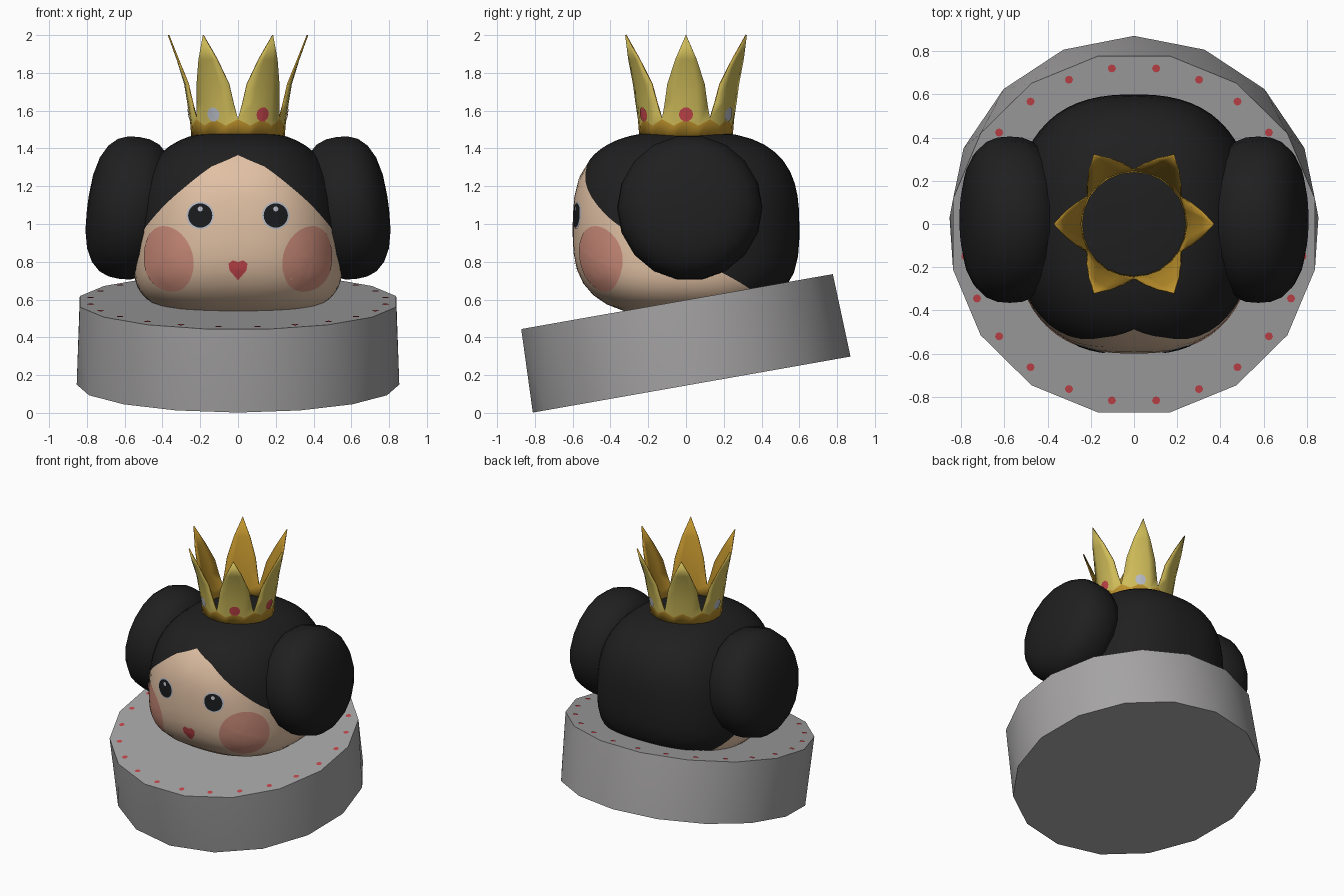
import bpy
import bmesh
from math import sin, cos, pi, radians, degrees, atan2
from mathutils import Vector, Matrix
from mathutils.bvhtree import BVHTree

cube = bpy.data.objects.get("Cube")
if cube:
    bpy.data.objects.remove(cube, do_unlink=True)


def material(name, *rgb):
    m = bpy.data.materials.new(name)
    m.use_nodes = True
    m.diffuse_color = (*rgb, 1)
    m.node_tree.nodes["Principled BSDF"].inputs["Base Color"].default_value = (*rgb, 1)
    return m


skin = material("skin", 0.75, 0.53, 0.37)
hair = material("black_hair", 0.014, 0.014, 0.014)
blush = material("blush", 0.62, 0.27, 0.20)
red = material("red", 0.55, 0.06, 0.07)
grey = material("base_grey", 0.38, 0.37, 0.37)
light_gold = material("light_gold", 0.62, 0.50, 0.10)
deep_gold = material("deep_gold", 0.50, 0.28, 0.025)
silver = material("silver", 0.48, 0.50, 0.56)
eye_black = material("eye_black", 0.01, 0.011, 0.012)


def finish(bm, name, mats, angle=40):
    mesh = bpy.data.meshes.new(name)
    bm.to_mesh(mesh)
    bm.free()
    for m in mats:
        mesh.materials.append(m)
    obj = bpy.data.objects.new(name, mesh)
    bpy.context.collection.objects.link(obj)
    bpy.ops.object.select_all(action="DESELECT")
    obj.select_set(True)
    bpy.context.view_layer.objects.active = obj
    bpy.ops.object.shade_smooth_by_angle(angle=radians(angle))
    return obj


def loft(rings, row_mat=lambda i: 0):
    """Closed skin through a list of rings, capped at both ends."""
    bm = bmesh.new()
    rows = [[bm.verts.new(p) for p in ring] for ring in rings]
    n = len(rows[0])
    for i, (a, b) in enumerate(zip(rows, rows[1:])):
        for j in range(n):
            k = (j + 1) % n
            bm.faces.new((a[j], a[k], b[k], b[j])).material_index = row_mat(i)
    bm.faces.new(rows[0][::-1]).material_index = row_mat(0)
    bm.faces.new(rows[-1]).material_index = row_mat(len(rows) - 2)
    bmesh.ops.recalc_face_normals(bm, faces=bm.faces)
    return bm


def interp(points, x):
    for (x0, y0), (x1, y1) in zip(points, points[1:]):
        if x <= x1:
            return y0 + (y1 - y0) * (x - x0) / (x1 - x0)
    return points[-1][1]


def circle(r, n, start=0.0):
    return [(r * cos(start + 2 * pi * j / n), r * sin(start + 2 * pi * j / n)) for j in range(n)]


# Tilted base: top ring is turned half a step against the bottom ring
SIDES, RADIUS, HEIGHT = 16, 0.854, 0.446
tilt = Matrix.Translation((0, 0.03, 0.15)) @ Matrix.Rotation(radians(10), 4, "X")
bm = loft([[(x, y, 0) for x, y in circle(RADIUS, SIDES)],
           [(x, y, HEIGHT) for x, y in circle(RADIUS, SIDES, pi / SIDES)]])
bmesh.ops.triangulate(bm, faces=[f for f in bm.faces if len(f.verts) == 4],
                      quad_method="SHORT_EDGE")
bm.transform(tilt)
finish(bm, "base", [grey])

# Ring of red dots on the base
bm = bmesh.new()
for x, y in circle(0.787, 24, radians(7.5)):
    bmesh.ops.create_circle(bm, cap_ends=True, segments=8, radius=0.019,
                            matrix=tilt @ Matrix.Translation((x, y, HEIGHT + 0.004)))
finish(bm, "base_dots", [red])

# Head: rounded block whose hairline follows a row of edges
LOW, HIGH, POWER = 0.51, 1.49, 2.9
hairline = [(0, 1.365), (16, 1.30), (30, 1.18), (48, 1.03), (60, 0.95),
            (90, 0.83), (110, 0.74), (124, 0.67), (140, 0.60), (180, 0.56)]


def half_width(z, widest, z0):
    reach = HIGH - z0 if z > z0 else z0 - LOW
    t = min(abs(z - z0) / reach, 0.99999)
    return widest * (1 - t ** POWER) ** (1 / POWER)


def head_point(angle, z):
    s, c = sin(angle), -cos(angle)
    a, b = half_width(z, 0.553, 0.8), half_width(z, 0.6, 0.97)
    r = (abs(s / a) ** 2.5 + abs(c / b) ** 2.5) ** -0.4
    return r * s, r * c, z


COLS, SKIN_ROWS, HAIR_ROWS = 72, 12, 16
rings = []
for i in range(-SKIN_ROWS, HAIR_ROWS + 1):
    ring = []
    for j in range(COLS):
        ang = 2 * pi * j / COLS
        edge = interp(hairline, min(degrees(ang), 360 - degrees(ang)))
        if i < 0:
            z = edge + (LOW - edge) * sin(-i / SKIN_ROWS * pi / 2)
        else:
            z = edge + (HIGH - edge) * sin(i / HAIR_ROWS * pi / 2)
        ring.append(head_point(ang, z))
    rings.append(ring)
head = finish(loft(rings, lambda i: int(i >= SKIN_ROWS)), "head", [skin, hair], 60)

# Hair buns, leaning in at the top
for side, label in ((1, "left"), (-1, "right")):
    rings = []
    for i in range(13):
        t = -cos(pi * i / 12) * 0.999
        r = 0.385 * (1 - abs(t) ** 2.6) ** (1 / 2.6)
        rings.append([(0.222 * t, x, y) for x, y in circle(r, 18)])
    bm = loft(rings)
    bm.transform(Matrix.Scale(side, 4, (1, 0, 0)) @ Matrix.Translation((0.575, 0.02, 1.085))
                 @ Matrix.Rotation(radians(-8), 4, "Y"))
    bmesh.ops.recalc_face_normals(bm, faces=bm.faces)
    finish(bm, label + "_hair_bun", [hair], 60)

# Crown: wavy band with six flaring spikes
flare = [(1.46, 0.247), (1.555, 0.255), (1.74, 0.285), (1.87, 0.325), (2.0, 0.372)]
spike_rows = [(1.64, 0.83), (1.74, 0.68), (1.87, 0.34), (2.0, 0.0)]
bm = bmesh.new()
for s in range(6):
    rows = []
    for i in range(6):
        row = []
        for u in (-1, -0.5, 0, 0.5, 1):
            z, w = spike_rows[i - 2] if i > 1 else (1.46, 1)
            if i == 1:
                z = 1.538 + 0.017 * cos(2 * pi * u)
            ang, r = radians(60 * s + 30 * u * w), interp(flare, z)
            row.append(bm.verts.new((r * cos(ang), r * sin(ang), z)))
        rows.append(row)
    for i in range(5):
        for j in range(4):
            f = bm.faces.new((rows[i][j], rows[i][j + 1], rows[i + 1][j + 1], rows[i + 1][j]))
            f.material_index = int(i == 0)
bmesh.ops.remove_doubles(bm, verts=bm.verts, dist=0.0005)
crown = finish(bm, "crown", [light_gold, deep_gold])
shell = crown.modifiers.new("thickness", "SOLIDIFY")
shell.thickness = 0.008
shell.offset = -1
shell.material_offset = 1
shell.material_offset_rim = 1


def surface(obj):
    return BVHTree.FromPolygons([v.co for v in obj.data.vertices],
                                [p.vertices for p in obj.data.polygons])


def plate(name, target, centre, outward, outline, mat, lift):
    """Thin painted patch wrapped on to a surface."""
    out = Vector(outward).normalized()
    right = Vector((0, 0, 1)).cross(out).normalized()
    up = out.cross(right)

    def hit(x, y):
        start = Vector(centre) + out + right * x + up * y
        return target.ray_cast(start, -out)[0] + out * lift

    bm = bmesh.new()
    mid = bm.verts.new(hit(0, 0))
    inner = None
    for k in (0.25, 0.5, 0.75, 1):
        ring = [bm.verts.new(hit(x * k, y * k)) for x, y in outline]
        for j in range(len(ring)):
            n = (j + 1) % len(ring)
            if inner:
                bm.faces.new((inner[j], ring[j], ring[n], inner[n]))
            else:
                bm.faces.new((mid, ring[j], ring[n]))
        inner = ring
    finish(bm, name, [mat], 60)


# Face details
face = surface(head)
FRONT = (0, -1, 0)
for side, label in ((1, "left"), (-1, "right")):
    eye = (side * 0.2, 0, 1.045)
    plate(label + "_eye_rim", face, eye, FRONT, circle(0.073, 24), silver, 0.003)
    plate(label + "_eye", face, eye, FRONT, circle(0.064, 24), eye_black, 0.006)
    plate(label + "_eye_glint", face, (side * 0.2, 0, 1.08), FRONT, circle(0.014, 8), silver, 0.009)
    plate(label + "_cheek", face, (side * 0.385, -0.47, 0.815), (side * 0.65, -0.76, 0),
          circle(0.174, 36), blush, 0.004)
half = [(0.0, -0.058), (0.045, -0.005), (0.05, 0.03), (0.027, 0.048)]
heart = half + [(0, 0.038)] + [(-x, y) for x, y in half[:0:-1]]
plate("mouth", face, (0, 0, 0.76), FRONT, heart, red, 0.005)

# Crown gems
band = surface(crown)
for ang, mat in ((0, red), (-60, red), (60, silver), (180, silver), (-120, silver)):
    d = (cos(radians(ang)), sin(radians(ang)), 0)
    plate("crown_gem", band, (0, 0, 1.58), d, circle(0.038, 10), mat, 0.005)
